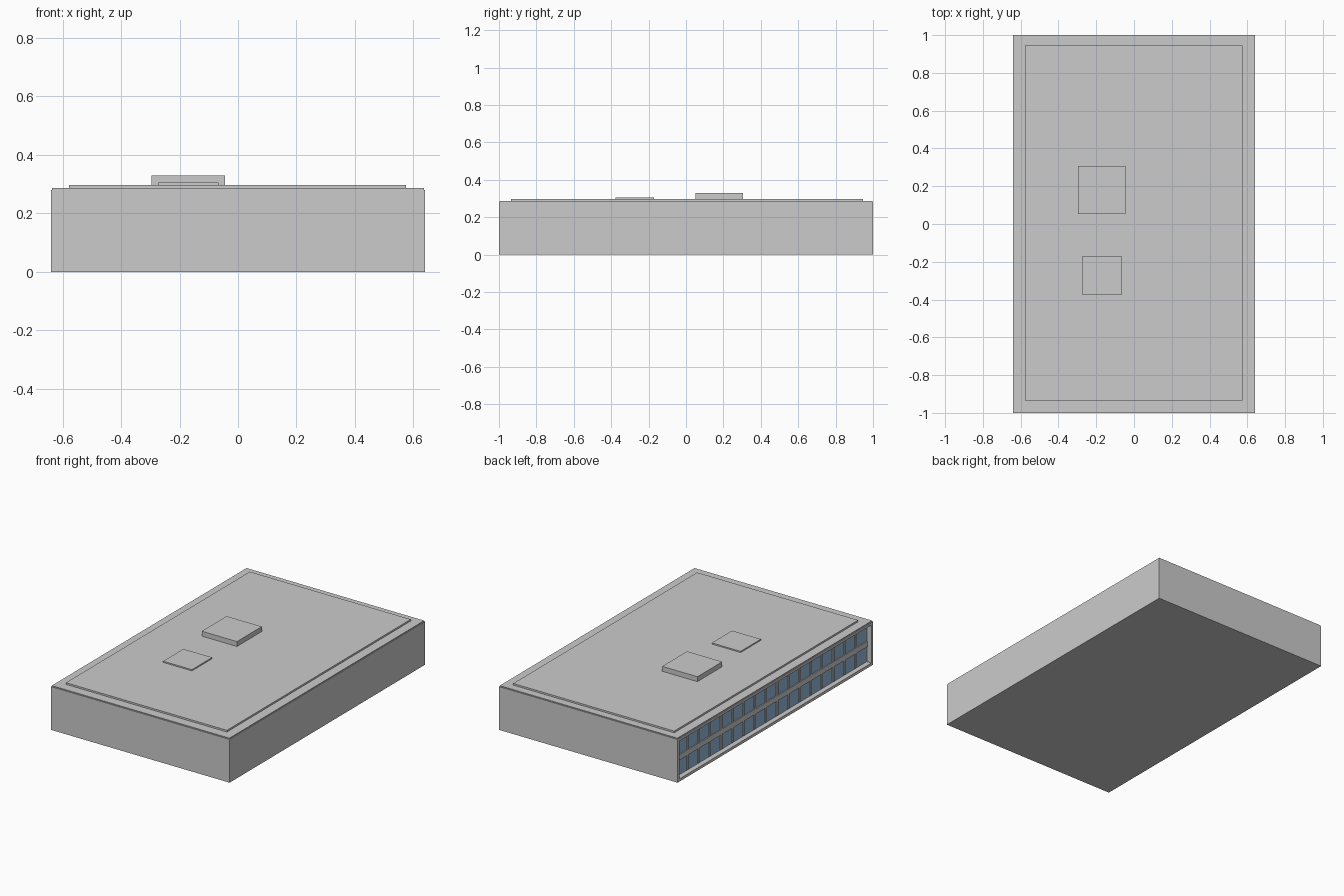
import bpy, bmesh

if "Cube" in bpy.data.objects:
    bpy.data.objects.remove(bpy.data.objects["Cube"])

def box(name, x0, x1, y0, y1, z0, z1):
    """Axis-aligned box given by its extents."""
    bm = bmesh.new()
    bmesh.ops.create_cube(bm, size=1)
    for v in bm.verts:
        v.co = (x1 if v.co.x > 0 else x0,
                y1 if v.co.y > 0 else y0,
                z1 if v.co.z > 0 else z0)
    return finish(name, bm)

def finish(name, bm):
    me = bpy.data.meshes.new(name)
    bm.to_mesh(me)
    bm.free()
    ob = bpy.data.objects.new(name, me)
    bpy.context.collection.objects.link(ob)
    return ob

glass = bpy.data.materials.new("window_blue")
glass.diffuse_color = (0.3, 0.48, 0.7, 1)
glass.use_nodes = True
glass.node_tree.nodes["Principled BSDF"].inputs["Base Color"].default_value = glass.diffuse_color

W, L, H = 0.64, 1.0, 0.28          # half width, half length, wall height
RIM, DEPTH = 0.025, 0.033          # frame around the recessed window front

# Main block with a recessed opening in its left side
body = box("building_body", -W, W, -L, L, 0, H)
bm = bmesh.new()
bm.from_mesh(body.data)
bm.normal_update()
side = next(f for f in bm.faces if f.normal.x < -0.9)
bmesh.ops.inset_region(bm, faces=[side], thickness=RIM)
recess = bmesh.ops.extrude_face_region(bm, geom=[side])
inner = [g for g in recess["geom"] if isinstance(g, bmesh.types.BMVert)]
bmesh.ops.translate(bm, verts=inner, vec=(DEPTH, 0, 0))
if side.is_valid:
    bmesh.ops.delete(bm, geom=[side], context='FACES')
bmesh.ops.recalc_face_normals(bm, faces=bm.faces)
bm.to_mesh(body.data)
bm.free()

# Roof layers and rooftop units
box("roof_cap", -W + 0.004, W - 0.004, -L + 0.004, L - 0.004, H, 0.286)
box("roof_slab", -0.578, 0.575, -0.935, 0.946, 0.286, 0.297)
box("large_roof_unit", -0.296, -0.044, 0.052, 0.306, 0.297, 0.329)
box("small_roof_unit", -0.272, -0.066, -0.377, -0.17, 0.297, 0.305)

# Two rows of windows with a band between the floors
back = -W + DEPTH
y0, z0, z1 = -L + RIM, RIM, H - RIM
band_low, band_high = 0.12, 0.155
columns = 17
step = -2 * y0 / columns
box("floor_band", back - 0.01, back, y0, -y0, band_low, band_high)
for i in range(columns):
    a = y0 + i * step
    for row, (lo, hi) in enumerate([(z0, band_low), (band_high, z1)]):
        pane = box(f"window_pane_{row}_{i}", back - 0.004, back, a, a + step, lo, hi)
        pane.data.materials.append(glass)
    if i:
        box(f"mullion_{i}", back - 0.009, back, a - 0.008, a + 0.008, z0, z1)
